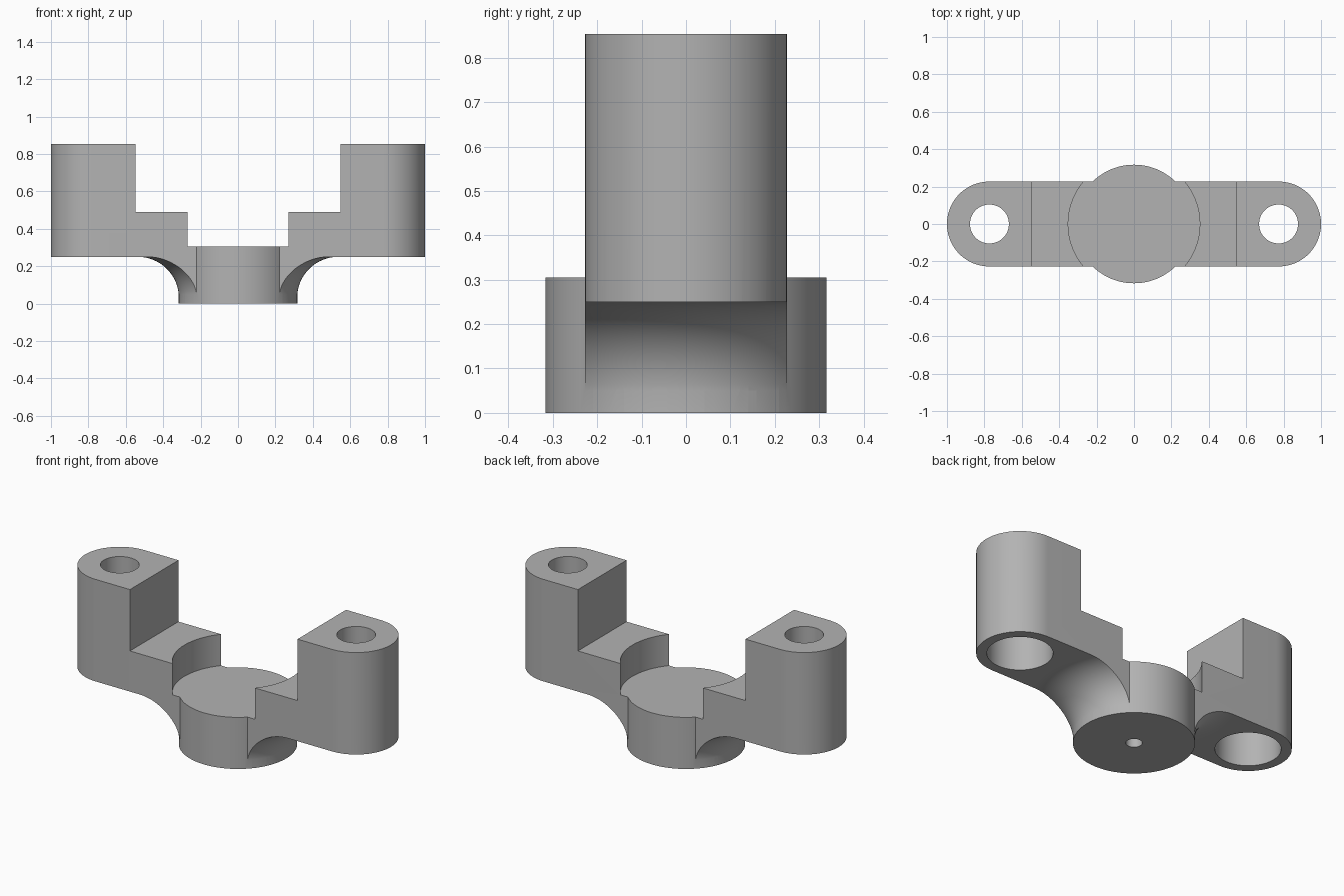
import bpy, bmesh
from math import sin, cos, pi

if "Cube" in bpy.data.objects:
    bpy.data.objects.remove(bpy.data.objects["Cube"])

HALF_W = 0.227      # arm half width, also its end radius
HOLE_X = 1 - HALF_W
BOSS_R = 0.317
ARM_Z = 0.25        # underside of the arms
DECK_Z = 0.305      # top of the boss
SEGS = 96

grey = bpy.data.materials.new("grey")
grey.use_nodes = True
grey.diffuse_color = (0.45, 0.45, 0.45, 1)
grey.node_tree.nodes["Principled BSDF"].inputs["Base Color"].default_value = (0.45, 0.45, 0.45, 1)


def finish(name, bm):
    bmesh.ops.recalc_face_normals(bm, faces=bm.faces)
    mesh = bpy.data.meshes.new(name)
    bm.to_mesh(mesh)
    bm.free()
    mesh.materials.append(grey)
    obj = bpy.data.objects.new(name, mesh)
    bpy.context.collection.objects.link(obj)
    return obj


def prism(name, outline, z0, z1):
    bm = bmesh.new()
    face = bm.faces.new([bm.verts.new((x, y, z0)) for x, y in outline])
    top = bmesh.ops.extrude_face_region(bm, geom=[face])["geom"]
    verts = [v for v in top if isinstance(v, bmesh.types.BMVert)]
    bmesh.ops.translate(bm, verts=verts, vec=(0, 0, z1 - z0))
    return finish(name, bm)


def arc(cx, cy, r, a0, a1, n):
    return [(cx + r * cos(a0 + (a1 - a0) * i / n), cy + r * sin(a0 + (a1 - a0) * i / n))
            for i in range(n + 1)]


def cylinder(name, x, r, z0, z1):
    return prism(name, arc(x, 0, r, 0, 2 * pi, SEGS)[:-1], z0, z1)


def ring(name, section):
    """Revolve a closed (radius, z) section about the z axis."""
    bm = bmesh.new()
    rows = [[bm.verts.new((r * cos(2 * pi * s / SEGS), r * sin(2 * pi * s / SEGS), z))
             for r, z in section] for s in range(SEGS)]
    n = len(section)
    for s in range(SEGS):
        a, b = rows[s], rows[(s + 1) % SEGS]
        for i in range(n):
            j = (i + 1) % n
            bm.faces.new((a[i], b[i], b[j], a[j]))
    return finish(name, bm)


def boolean(target, tool, operation):
    mod = target.modifiers.new(operation, "BOOLEAN")
    mod.operation, mod.solver, mod.object = operation, "EXACT", tool
    bpy.context.view_layer.objects.active = target
    bpy.ops.object.modifier_apply(modifier=mod.name)
    bpy.data.objects.remove(tool)


# Round-ended bar for both arms
bar = arc(HOLE_X, 0, HALF_W, -pi / 2, pi / 2, 48) + arc(-HOLE_X, 0, HALF_W, pi / 2, 3 * pi / 2, 48)
bracket = prism("bracket", bar, 0.02, 0.853)

# Step between the two end posts
step = [(-0.548, -0.5), (0.548, -0.5), (0.548, 0.5), (-0.548, 0.5)]
boolean(bracket, prism("step_cutter", step, 0.49, 1), "DIFFERENCE")

# Underside with a round cove running down into the boss
cove_r = 0.22
start = BOSS_R - 0.001
cove = arc(start + cove_r, ARM_Z - cove_r, cove_r, pi, pi / 2, 20)
section = [(start, -0.1)] + cove + [(1.3, ARM_Z), (1.3, -0.1)]
boolean(bracket, ring("cove_cutter", section), "DIFFERENCE")

# Central boss, then the round pocket that levels its top
boolean(bracket, cylinder("boss", 0, BOSS_R, 0, 0.4), "UNION")
boolean(bracket, cylinder("pocket_cutter", 0, 0.352, DECK_Z, 1), "DIFFERENCE")

# Blind centre hole, and screw holes with wide bores from below
boolean(bracket, cylinder("centre_hole_cutter", 0, 0.043, -0.1, 0.15), "DIFFERENCE")
for side in (-1, 1):
    boolean(bracket, cylinder("screw_hole_cutter", side * HOLE_X, 0.104, 0, 1), "DIFFERENCE")
    boolean(bracket, cylinder("wide_bore_cutter", side * HOLE_X, 0.172, 0, 0.6), "DIFFERENCE")

bpy.ops.object.select_all(action="DESELECT")
bracket.select_set(True)
bpy.context.view_layer.objects.active = bracket
bpy.ops.object.shade_smooth_by_angle()
